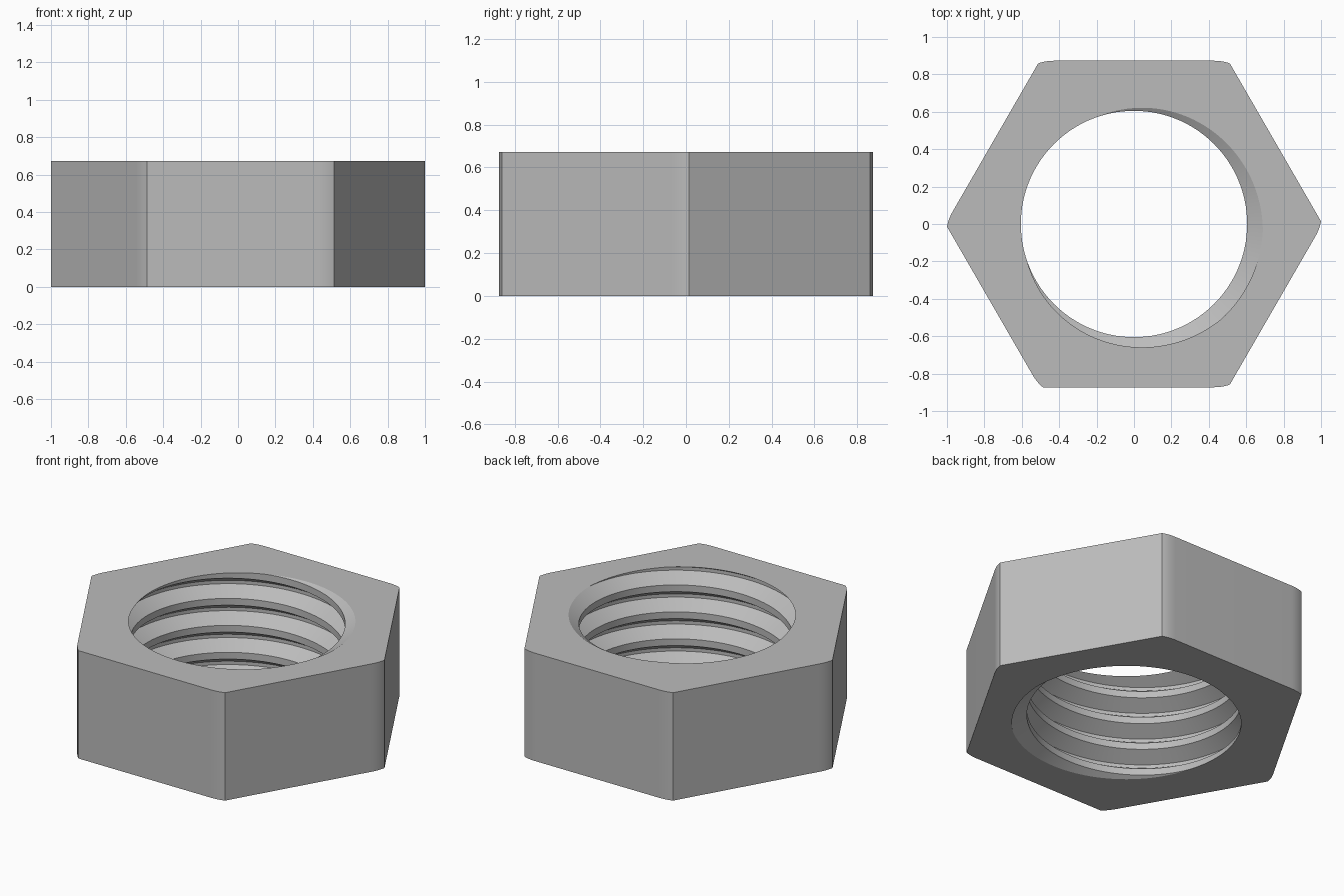
import bpy, bmesh
from math import cos, sin, pi, radians
from mathutils import Vector

cube = bpy.data.objects.get("Cube")
if cube:
    bpy.data.objects.remove(cube)

HEIGHT = 0.672
PITCH = HEIGHT / 4
MINOR, MAJOR = 0.605, 0.69
APOTHEM = 0.873
STEPS = 120
START = -0.555 * PITCH
# Thread section over one pitch: crest, rising flank, root, falling flank
SECTION = [(0, MINOR), (0.25, MINOR), (0.5625, MAJOR), (0.6875, MAJOR), (1, MINOR)]


def thread_radius(phase):
    phase %= 1
    for (u0, r0), (u1, r1) in zip(SECTION, SECTION[1:]):
        if phase <= u1:
            return r0 + (r1 - r0) * (phase - u0) / (u1 - u0)


def hex_outline():
    """Hexagon whose corners are eased on one side and creased on the other."""
    corner = [Vector((cos(i * pi / 3), sin(i * pi / 3))) * APOTHEM / cos(pi / 6)
              for i in range(6)]
    points = []
    for i, c in enumerate(corner):
        before = (corner[i - 1] - c).normalized()
        after = (corner[(i + 1) % 6] - c).normalized()
        flip = i == 1
        if flip:
            before, after = after, before
        a, b, d = c + before * 0.08, c + before * 0.03, c + after * 0.017
        arc = [a * (1 - t) ** 2 + b * 2 * t * (1 - t) + d * t * t
               for t in (j / 6 for j in range(7))]
        points += arc[::-1] if flip else arc
    return points


bm = bmesh.new()

# Outer hexagonal wall
outline = hex_outline()
low = [bm.verts.new((p.x, p.y, 0)) for p in outline]
high = [bm.verts.new((p.x, p.y, HEIGHT)) for p in outline]
for i in range(len(outline)):
    j = (i + 1) % len(outline)
    bm.faces.new((low[i], low[j], high[j], high[i]))

# Helical thread wall, each column clipped to the height of the nut
columns = []
for s in range(STEPS + 1):
    angle = 2 * pi * s / STEPS
    rise = START + PITCH * s / STEPS
    column = []
    for turn in range(-1, 6):
        for u, _ in SECTION[:-1]:
            z = min(max(rise + PITCH * (turn + u), 0), HEIGHT)
            r = thread_radius((z - rise) / PITCH)
            column.append(bm.verts.new((r * cos(angle), r * sin(angle), z)))
    columns.append(column)
for left, right in zip(columns, columns[1:]):
    for k in range(len(left) - 1):
        bm.faces.new((left[k], left[k + 1], right[k + 1], right[k]))
bmesh.ops.remove_doubles(bm, verts=bm.verts[:], dist=0.0002)
bmesh.ops.dissolve_degenerate(bm, edges=bm.edges[:], dist=0.0001)

# Flat top and bottom between hexagon and bore
for level in (0, HEIGHT):
    rim = [e for e in bm.edges if e.is_boundary
           and all(abs(v.co.z - level) < 0.001 for v in e.verts)]
    bmesh.ops.triangle_fill(bm, edges=rim, use_beauty=True,
                            normal=(0, 0, 1 if level else -1))
bmesh.ops.recalc_face_normals(bm, faces=bm.faces[:])

mesh = bpy.data.meshes.new("hex_nut")
bm.to_mesh(mesh)
bm.free()
nut = bpy.data.objects.new("hex_nut", mesh)
bpy.context.collection.objects.link(nut)

# Plain grey metal
steel = bpy.data.materials.new("grey_steel")
steel.use_nodes = True
colour = (0.5, 0.5, 0.5, 1)
steel.diffuse_color = colour
steel.node_tree.nodes["Principled BSDF"].inputs["Base Color"].default_value = colour
mesh.materials.append(steel)

bpy.ops.object.select_all(action="DESELECT")
nut.select_set(True)
bpy.context.view_layer.objects.active = nut
bpy.ops.object.shade_smooth_by_angle(angle=radians(30))
